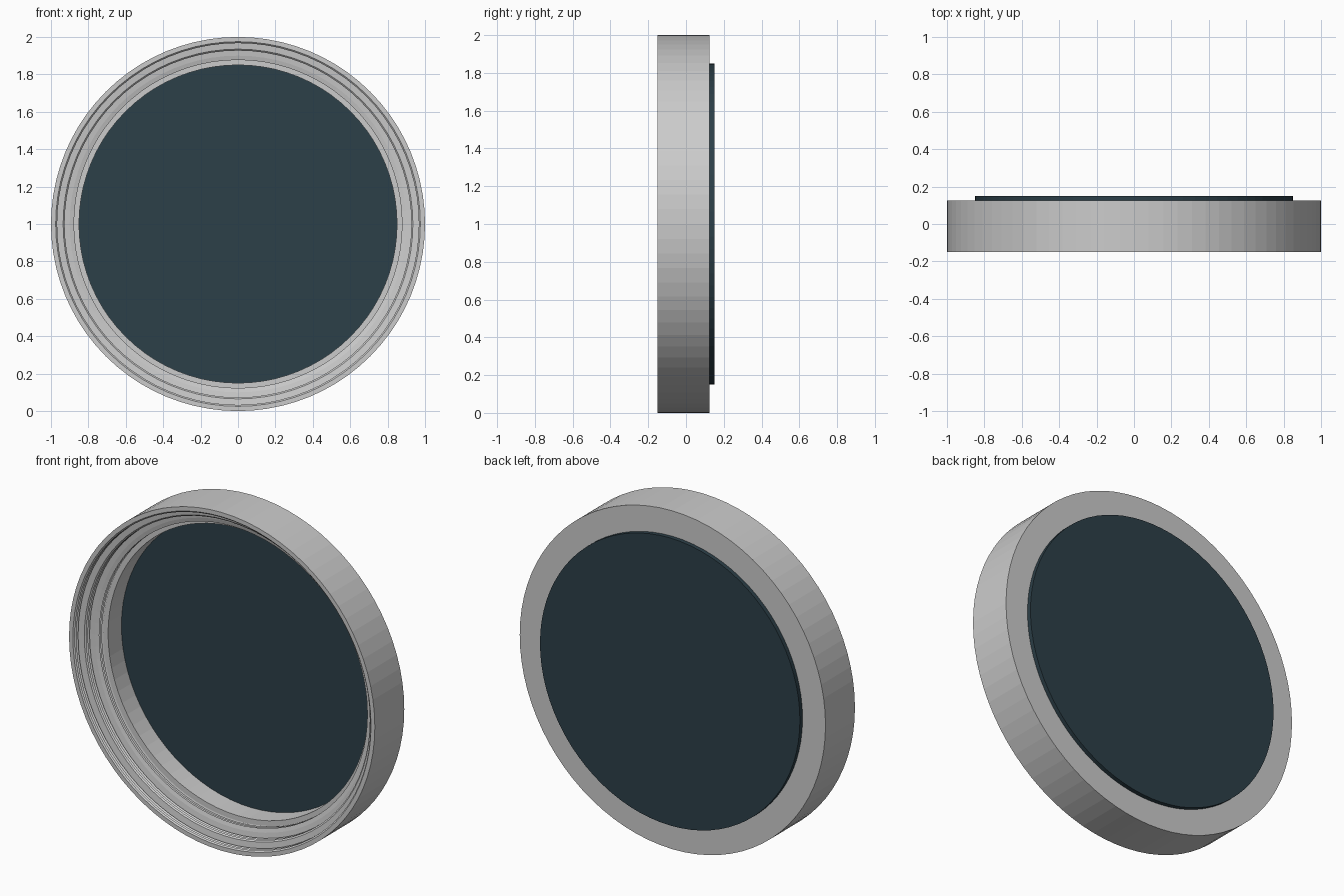
import bpy, bmesh, math

if "Cube" in bpy.data.objects:
    bpy.data.objects.remove(bpy.data.objects["Cube"])

SEGMENTS = 80


def lathe(name, profile, closed, material=None):
    """Revolve (radius, y) points about the horizontal axis at z = 1."""
    bm = bmesh.new()
    rings = []
    for r, y in profile:
        if r == 0:
            rings.append([bm.verts.new((0, y, 1))] * SEGMENTS)
        else:
            rings.append([bm.verts.new((r * math.cos(2 * math.pi * i / SEGMENTS), y,
                                        1 + r * math.sin(2 * math.pi * i / SEGMENTS)))
                          for i in range(SEGMENTS)])
    pairs = list(zip(rings, rings[1:]))
    if closed:
        pairs.append((rings[-1], rings[0]))
    for a, b in pairs:
        for i in range(SEGMENTS):
            j = (i + 1) % SEGMENTS
            corners = list(dict.fromkeys((a[i], a[j], b[j], b[i])))
            bm.faces.new(corners)
    bmesh.ops.recalc_face_normals(bm, faces=bm.faces)
    mesh = bpy.data.meshes.new(name)
    bm.to_mesh(mesh)
    bm.free()
    obj = bpy.data.objects.new(name, mesh)
    bpy.context.collection.objects.link(obj)
    if material:
        mesh.materials.append(material)
    return obj


def ridges(outer, inner, y0, y1, count):
    """Zigzag profile for a ribbed section of the inner wall."""
    step = (y1 - y0) / count
    points = []
    for k in range(count):
        points += [(outer, y0 + k * step), (inner, y0 + (k + 0.5) * step)]
    return points + [(outer, y1)]


# Ring: plain outside, stepped and ribbed inside, smooth throat at the back
profile = [(0.85, 0.125), (1.0, 0.125), (1.0, -0.15)]
profile += ridges(0.975, 0.967, -0.15, -0.105, 3)
profile += ridges(0.935, 0.927, -0.10, -0.055, 3)
profile += ridges(0.90, 0.877, -0.05, 0.0, 4)
profile += [(0.85, 0.0)]
lathe("ring", profile, True)

# Dark disc closing the back
dark = bpy.data.materials.new("dark_blue")
dark.diffuse_color = (0.025, 0.05, 0.065, 1)
dark.use_nodes = True
dark.node_tree.nodes["Principled BSDF"].inputs["Base Color"].default_value = dark.diffuse_color
lathe("back_disc", [(0, 0.125), (0.85, 0.125), (0.85, 0.15), (0, 0.15)], False, dark)
